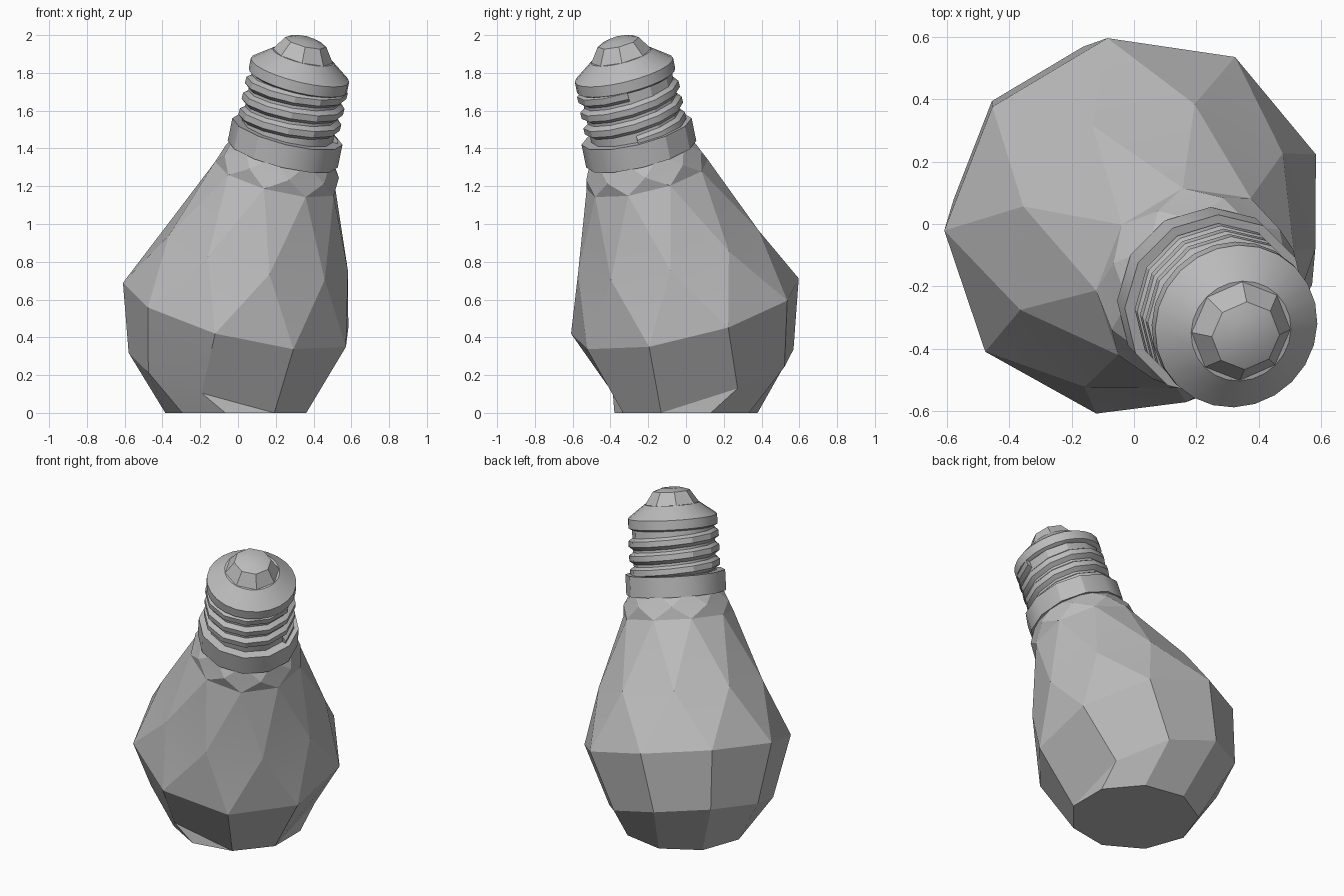
import bpy, bmesh
from math import sin, cos, pi, radians
from mathutils import Vector

old = bpy.data.objects.get("Cube")
if old:
    bpy.data.objects.remove(old, do_unlink=True)

grey = bpy.data.materials.new("plain_grey")
grey.use_nodes = True
COLOUR = (0.5, 0.5, 0.5, 1)
grey.diffuse_color = COLOUR
grey.node_tree.nodes["Principled BSDF"].inputs["Base Color"].default_value = COLOUR

# Every ring leans toward the front left
TILT = Vector((0, 0, 1)).rotation_difference(Vector((0.25, -0.25, 1)))
COLLAR_Z = 1.36


def centre(z):
    """Point on the leaning axis at height z."""
    x = 0.283 * (z - 0.53) if z < COLLAR_Z else 0.235 + 0.205 * (z - COLLAR_Z)
    return Vector((x, -x, z))


def place(z, r, a, dz=0):
    return centre(z) + TILT @ Vector((r * cos(a), r * sin(a), dz))


def ring(bm, z, r, n, half=0):
    return [bm.verts.new(place(z, r, pi + 2 * pi * (i + half / 2) / n)) for i in range(n)]


def quads(bm, a, b):
    n = len(a)
    for i in range(n):
        j = (i + 1) % n
        bm.faces.new((a[i], a[j], b[j], b[i]))


def zigzag(bm, a, b, b_half):
    """Triangles between rings that are half a step apart."""
    n = len(a)
    for i in range(n):
        j = (i + 1) % n
        if b_half:
            bm.faces.new((a[i], a[j], b[i]))
            bm.faces.new((a[j], b[j], b[i]))
        else:
            bm.faces.new((a[i], b[j], b[i]))
            bm.faces.new((a[i], a[j], b[j]))


def finish(name, bm, angle=30):
    bmesh.ops.recalc_face_normals(bm, faces=bm.faces)
    mesh = bpy.data.meshes.new(name)
    bm.to_mesh(mesh)
    bm.free()
    mesh.materials.append(grey)
    obj = bpy.data.objects.new(name, mesh)
    bpy.context.collection.objects.link(obj)
    bpy.ops.object.select_all(action='DESELECT')
    obj.select_set(True)
    bpy.context.view_layer.objects.active = obj
    bpy.ops.object.shade_smooth_by_angle(angle=radians(angle))


def turned(name, profile, n):
    """Closed solid through (height, radius) rings."""
    bm = bmesh.new()
    rings = [ring(bm, z, r, n) for z, r in profile]
    for a, b in zip(rings, rings[1:]):
        quads(bm, a, b)
    bm.faces.new(rings[0])
    bm.faces.new(rings[-1])
    finish(name, bm)


# Faceted glass bulb, cut flat where it rests on the ground
bm = bmesh.new()
SIDES = 9
base = [bm.verts.new((0.385 * cos(a), 0.385 * sin(a), 0))
        for a in (pi + 2 * pi * i / SIDES for i in range(SIDES))]
lower = ring(bm, 0.2, 0.5, SIDES)
wide = ring(bm, 0.54, 0.63, SIDES)
shoulder = ring(bm, 0.87, 0.5, SIDES, 1)
neck = ring(bm, 1.25, 0.335, SIDES)
lip = ring(bm, 1.32, 0.32, SIDES, 1)
throat = ring(bm, 1.4, 0.27, SIDES)
bm.faces.new(base)
quads(bm, base, lower)
quads(bm, lower, wide)
zigzag(bm, wide, shoulder, True)
zigzag(bm, shoulder, neck, False)
zigzag(bm, neck, lip, True)
zigzag(bm, lip, throat, False)
bm.faces.new(throat)
# The flat cut swallows the lowest corners on the leaning side
for low, foot in zip(lower, base):
    if low.co.z < 0.08:
        low.co = foot.co
bmesh.ops.remove_doubles(bm, verts=lower + base, dist=0.001)
finish("glass_bulb", bm, 9)

# Metal fitting
turned("collar", [(1.37, 0.3), (1.49, 0.3)], 12)
turned("screw_core", [(1.45, 0.247), (1.77, 0.247)], 12)
turned("end_cap", [(1.75, 0.25), (1.76, 0.268), (1.815, 0.268), (1.89, 0.165)], 24)
turned("contact_tip", [(1.88, 0.17), (1.963, 0.112), (1.98, 0.06)], 8)

# Spiral thread swept around the core
bm = bmesh.new()
STEPS, TURNS = 12, 3
PROFILE = [(0.24, -0.042), (0.272, -0.016), (0.272, 0.018), (0.24, 0.04)]
rows = []
for i in range(STEPS * TURNS + 1):
    t = i / (STEPS * TURNS)
    rows.append([bm.verts.new(place(1.49 + 0.25 * t, r, 2 * pi * i / STEPS, dz))
                 for r, dz in PROFILE])
for a, b in zip(rows, rows[1:]):
    quads(bm, a, b)
bm.faces.new(rows[0])
bm.faces.new(rows[-1])
finish("screw_thread", bm)
